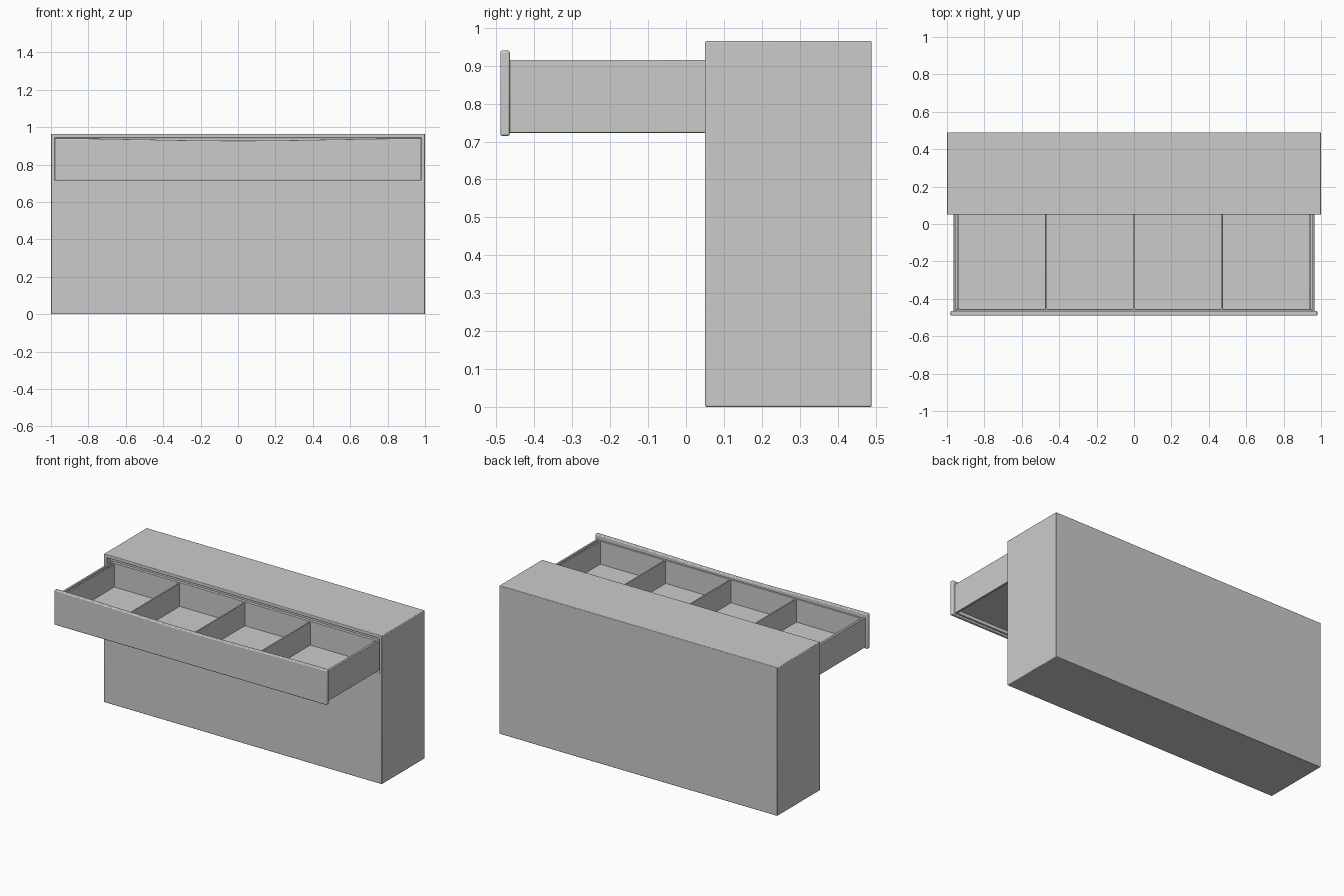
import bpy, bmesh, math

if "Cube" in bpy.data.objects:
    bpy.data.objects.remove(bpy.data.objects["Cube"])


def finish(name, bm, bevel=0.0):
    bmesh.ops.recalc_face_normals(bm, faces=bm.faces[:])
    mesh = bpy.data.meshes.new(name)
    bm.to_mesh(mesh)
    bm.free()
    ob = bpy.data.objects.new(name, mesh)
    bpy.context.collection.objects.link(ob)
    if bevel:
        mod = ob.modifiers.new("bevel", 'BEVEL')
        mod.width = bevel
        mod.segments = 3
        mod.limit_method = 'ANGLE'
        mod.angle_limit = math.radians(40)
    bpy.ops.object.select_all(action='DESELECT')
    ob.select_set(True)
    bpy.context.view_layer.objects.active = ob
    bpy.ops.object.shade_smooth_by_angle(angle=math.radians(35))
    return ob


def cube(x0, x1, y0, y1, z0, z1):
    bm = bmesh.new()
    bmesh.ops.create_cube(bm, size=1)
    for v in bm.verts:
        v.co = (x1 if v.co.x > 0 else x0,
                y1 if v.co.y > 0 else y0,
                z1 if v.co.z > 0 else z0)
    return bm


def box(name, *dims, bevel=0.0):
    return finish(name, cube(*dims), bevel)


FACE, BACK = 0.05, 0.49          # cabinet front and back
TOP, LOW = 0.915, 0.723          # drawer box height range
TAIL = 0.085                     # drawer rear, just inside the cabinet

# cabinet body with a drawer opening in the front face
bm = cube(-1, 1, FACE, BACK, 0, 0.965)
front = min(bm.faces, key=lambda f: f.calc_center_median().y)
bmesh.ops.inset_region(bm, faces=[front], thickness=0.02)
for v in front.verts:
    v.co = (math.copysign(0.98, v.co.x), FACE, 0.943 if v.co.z > 0.5 else 0.715)
walls = bmesh.ops.extrude_discrete_faces(bm, faces=[front])["faces"]
for v in walls[0].verts:
    v.co.y = TAIL + 0.005
finish("cabinet_body", bm, 0.004)

# drawer front with a shallow finger dip along its top edge
bm = bmesh.new()
W, N = 0.98, 24
outline = [(-W, 0.715), (W, 0.715)]
for i in range(N + 1):
    x = W - 2 * W * i / N
    dip = 0.012 * 0.5 * (1 + math.cos(math.pi * x / W))
    outline.append((x, 0.94 - dip))
face = bm.faces.new([bm.verts.new((x, -0.49, z)) for x, z in outline])
ext = bmesh.ops.extrude_face_region(bm, geom=[face])["geom"]
bmesh.ops.translate(bm, vec=(0, 0.025, 0),
                    verts=[g for g in ext if isinstance(g, bmesh.types.BMVert)])
finish("drawer_front", bm, 0.005)

# drawer side walls and the inner tray walls set just inside them
for s, side in ((-1, "left"), (1, "right")):
    a, b = sorted((s * 0.951, s * 0.965))
    box(f"drawer_side_{side}", a, b, -0.466, TAIL, LOW, TOP, bevel=0.003)
    a, b = sorted((s * 0.935, s * 0.946))
    box(f"tray_side_{side}", a, b, -0.466, TAIL, 0.745, 0.908, bevel=0.002)

# drawer end walls and floor, recessed from underneath
box("drawer_inner_front", -0.952, 0.952, -0.466, -0.455, LOW, 0.91, bevel=0.002)
box("drawer_back", -0.952, 0.952, TAIL - 0.02, TAIL, LOW, TOP, bevel=0.002)
box("drawer_floor", -0.952, 0.952, -0.46, TAIL - 0.01, 0.745, 0.76)

# dividers between the four compartments
for i, x in enumerate((-0.47, 0, 0.47)):
    box(f"divider_{i + 1}", x - 0.005, x + 0.005, -0.458, TAIL - 0.01,
        0.755, 0.91, bevel=0.002)
